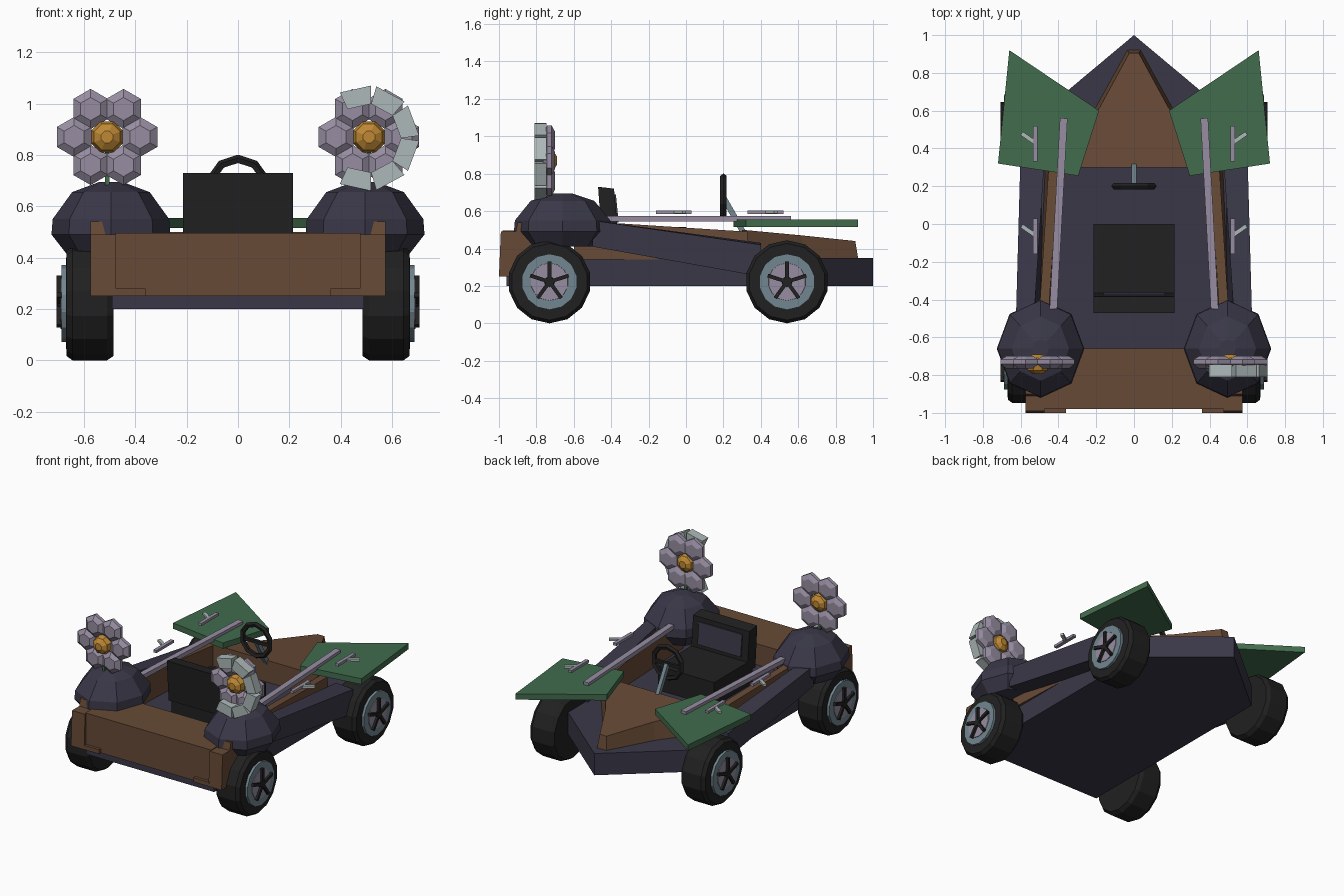
import bpy, bmesh, math
from mathutils import Matrix, Vector

if "Cube" in bpy.data.objects:
    bpy.data.objects.remove(bpy.data.objects["Cube"])

def mat(name, r, g, b):
    m = bpy.data.materials.new(name)
    m.diffuse_color = (r, g, b, 1)
    m.use_nodes = True
    m.node_tree.nodes["Principled BSDF"].inputs["Base Color"].default_value = m.diffuse_color
    return m

NAVY = mat("navy", .042, .039, .064)
BROWN = mat("brown", .135, .068, .037)
GREEN = mat("green", .054, .15, .073)
BLACK = mat("black", .015, .015, .015)
LILAC = mat("lilac", .31, .27, .36)
PALE = mat("pale_grey", .42, .48, .48)
GOLD = mat("gold", .52, .25, .035)
STEEL = mat("blue_grey", .17, .24, .28)

def finish(name, bm, m):
    bmesh.ops.recalc_face_normals(bm, faces=bm.faces)
    me = bpy.data.meshes.new(name)
    bm.to_mesh(me)
    bm.free()
    me.materials.append(m)
    ob = bpy.data.objects.new(name, me)
    bpy.context.collection.objects.link(ob)
    return ob

def loft(name, m, rings):
    """Closed solid through rings of equally many points."""
    bm = bmesh.new()
    vs = [[bm.verts.new(p) for p in r] for r in rings]
    n = len(vs[0])
    for a, b in zip(vs, vs[1:]):
        for i in range(n):
            bm.faces.new((a[i], a[(i + 1) % n], b[(i + 1) % n], b[i]))
    bm.faces.new(vs[0])
    bm.faces.new(vs[-1])
    return finish(name, bm, m)

def plate(name, m, pts, z0, z1):
    return loft(name, m, [[(x, y, z) for x, y in pts] for z in (z0, z1)])

def side_profile(name, m, pts, x0, x1):
    return loft(name, m, [[(x, y, z) for y, z in pts] for x in (x0, x1)])

def box(name, m, x0, x1, y0, y1, z0, z1):
    return plate(name, m, [(x0, y0), (x1, y0), (x1, y1), (x0, y1)], z0, z1)

def bar(name, m, a, b, w, h):
    """Rectangular bar from a to b."""
    a, b = Vector(a), Vector(b)
    d = (b - a).normalized()
    up = Vector((0, 0, 1)) if abs(d.z) < .95 else Vector((0, 1, 0))
    s = d.cross(up).normalized()
    u = s.cross(d)
    return loft(name, m, [[p + s * i * w / 2 + u * j * h / 2
                for i, j in ((-1, -1), (1, -1), (1, 1), (-1, 1))] for p in (a, b)])

def lathe(name, m, centre, axis, n, rings, turn=0.0, sx=1.0):
    """Rings are (offset along axis, radius)."""
    q = Vector((0, 0, 1)).rotation_difference(Vector(axis))
    out = []
    for o, r in rings:
        out.append([Vector(centre) + q @ Vector((sx * r * math.cos(turn + math.tau * i / n),
                    r * math.sin(turn + math.tau * i / n), o)) for i in range(n)])
    return loft(name, m, out)

# hull and cockpit shell
plate("hull", NAVY, [(-.49, -.96), (.49, -.96), (.49, .59), (0, 1), (-.49, .59)], .2, .35)
loft("hood", BROWN, [
    [(-.44, .3, .35), (.44, .3, .35), (.2, .62, .35), (.035, .92, .35), (-.035, .92, .35), (-.2, .62, .35)],
    [(-.40, .3, .5), (.40, .3, .5), (.18, .62, .47), (.025, .905, .44), (-.025, .905, .44), (-.18, .62, .47)]])
box("rear_box", BROWN, -.48, .48, -.98, -.66, .25, .495)

# seat
box("seat_cushion", BLACK, -.215, .215, -.42, 0, .34, .515)
side_profile("seat_back", BLACK, [(-.45, .45), (-.47, .73), (-.385, .72), (-.36, .45)], -.215, .215)
side_profile("seat_back_pad", NAVY, [(-.368, .54), (-.383, .69), (-.375, .69), (-.36, .54)], -.165, .165)

# steering
n = 10
bm = bmesh.new()
rows = [[bm.verts.new(((.108 + .018 * math.cos(t)) * math.cos(a), .2 + .018 * math.sin(t),
         .675 + (.108 + .018 * math.cos(t)) * math.sin(a)))
         for t in [math.tau * j / 5 for j in range(5)]] for a in [math.tau * (i + .5) / n for i in range(n)]]
for i in range(n):
    for j in range(5):
        k, l = (i + 1) % n, (j + 1) % 5
        bm.faces.new((rows[i][j], rows[k][j], rows[k][l], rows[i][l]))
finish("steering_wheel", bm, BLACK)
bar("steering_column", STEEL, (0, .205, .665), (0, .31, .48), .025, .03)
bar("steering_spoke", BLACK, (-.1, .2, .665), (.1, .2, .665), .02, .02)

for s, side in ((-1, "left"), (1, "right")):
    # cockpit rail, sloping side pod, rear bracket
    loft(side + "_rail", BROWN, [
        [(s * .44, -.6, .34), (s * .51, -.6, .34), (s * .51, -.6, .55), (s * .46, -.6, .55)],
        [(s * .40, .33, .34), (s * .47, .33, .34), (s * .45, .33, .49), (s * .40, .33, .49)]])
    loft(side + "_pod", NAVY, [
        [(s * .5, -.5, .41), (s * .625, -.5, .41), (s * .625, -.5, .55), (s * .53, -.5, .55)],
        [(s * .47, .4, .25), (s * .6, .4, .25), (s * .6, .4, .42), (s * .47, .4, .43)]])
    side_profile(side + "_bracket", BROWN, [(-1, .25), (-.99, .49), (-.91, .49), (-.9, .54),
                 (-.75, .54), (-.93, .25)], s * .475, s * .575)
    box(side + "_bracket_foot", BROWN, s * .36, s * .48, -1, -.95, .25, .28)

    # faceted rear fender dome
    dome = lathe(side + "_fender", NAVY, (s * .495, -.66, 0), (0, 0, 1), 8,
                 [(.41, .19), (.49, .26), (.55, .255), (.655, .17), (.695, .05)], 0, .89)

    # wheels
    for y, end in ((-.73, "rear"), (.54, "front")):
        nm = end + "_" + side
        c, ax = (0, y, .222), (s, 0, 0)
        lathe(nm + "_tyre", BLACK, c, ax, 14,
              [(.485, .16), (.485, .205), (.51, .222), (.645, .222), (.668, .205), (.67, .15)])
        lathe(nm + "_rim", STEEL, c, ax, 14, [(.66, .15), (.687, .15), (.687, .10)])
        lathe(nm + "_disc", LILAC, c, ax, 14, [(.68, .102), (.691, .10)])
        lathe(nm + "_hub", BLACK, c, ax, 10, [(.68, .03), (.704, .025)])
        for i in range(5):
            a = math.tau * i / 5 + math.pi / 2
            bar(nm + "_spoke", BLACK, (s * .695, y, .222),
                (s * .695, y + .108 * math.cos(a), .222 + .108 * math.sin(a)), .022, .02)

    # long bar, leaf fin and little twigs
    bar(side + "_side_bar", LILAC, (s * .427, -.45, .56), (s * .372, .56, .56), .04, .03)
    plate(side + "_leaf_fin", GREEN, [(s * .66, .92), (s * .185, .60), (s * .295, .255), (s * .72, .32)], .515, .555)
    for y in (-.065, .425):
        bar(side + "_twig", LILAC, (s * .523, y - .095, .594), (s * .523, y + .095, .594), .024, .018)
        bar(side + "_twig_stub", PALE, (s * .53, y + .01, .594), (s * .595, y + .055, .594), .022, .016)

    # flower
    fx, fy, fz = s * .51, -.73, .87
    bar(side + "_flower_stem", GREEN, (fx, fy, .68), (fx, fy, fz), .018, .018)
    for i in range(6):
        a = math.tau * i / 6
        lathe(side + "_petal", LILAC, (fx + .128 * math.cos(a), fy, fz + .126 * math.sin(a)), (0, 1, 0), 6,
              [(-.035, .045), (-.012, .078), (.012, .078), (.03, .045)], math.pi / 2)
    lathe(side + "_flower_centre", GOLD, (fx, fy - .01, fz), (0, 1, 0), 8,
          [(-.055, .025), (-.035, .055), (0, .066), (.03, .055), (.05, .025)], math.pi / 8)

# pale crescent of blocks around the right flower
for i in range(6):
    a0, a1 = (math.radians(v) for v in (123 - 41 * i, 123 - 41 * (i + 1)))
    ring = [(r * math.cos(a), r * math.sin(a)) for r, a in ((.135, a0), (.206, a0 - .05), (.206, a1 + .05), (.135, a1))]
    loft("crescent_block", PALE, [[(.5 + u, y, .865 + v) for u, v in ring] for y in (-.81, -.745)])
